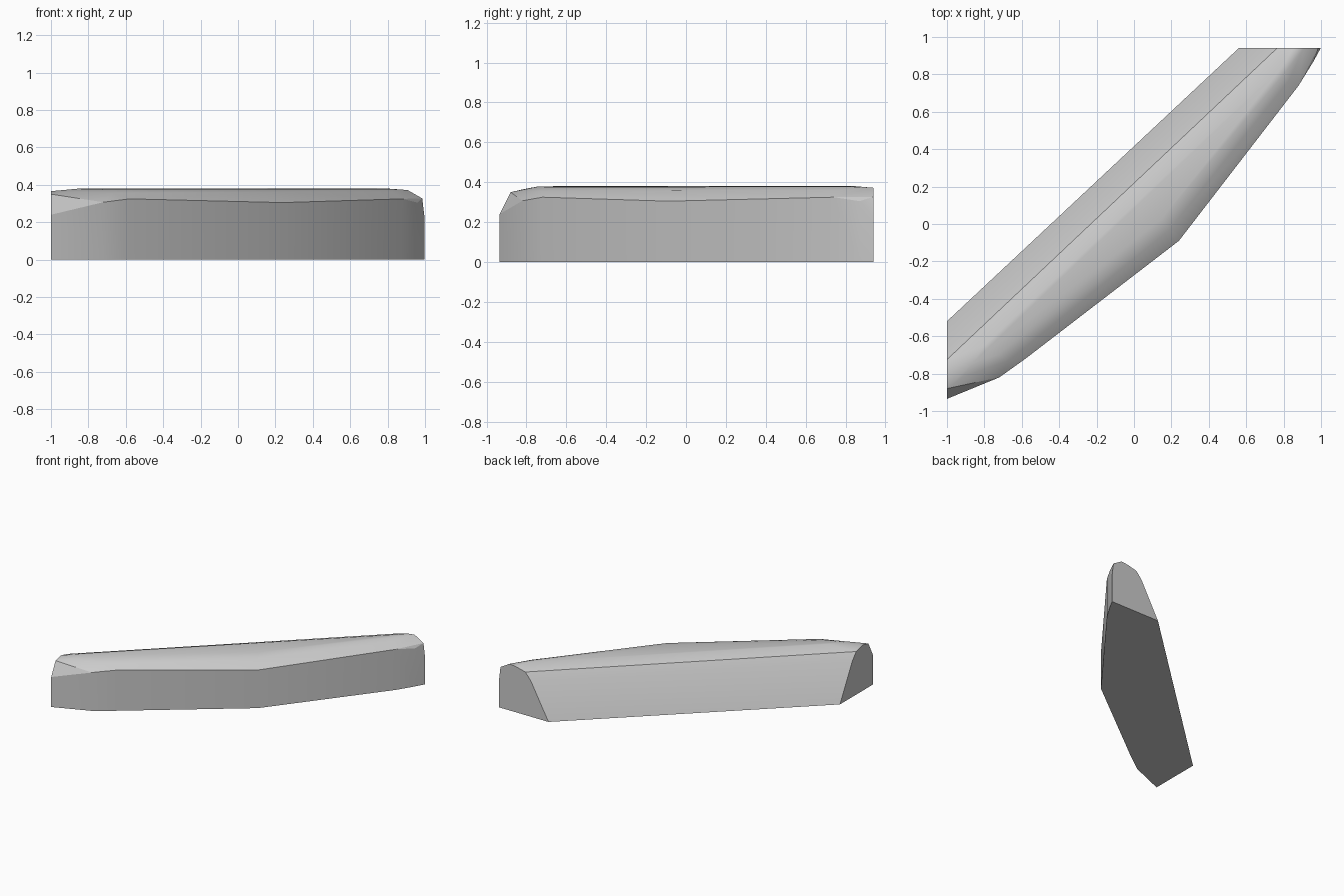
import bpy, bmesh, math

if "Cube" in bpy.data.objects:
    bpy.data.objects.remove(bpy.data.objects["Cube"])

# Footprint of the vertical wall: x, y, wall height
wall = [(-1, -.935, .24), (-.72, -.82, .307), (-.58, -.72, .325), (.24, -.09, .305),
        (.88, .74, .325), (.96, .87, .305), (.998, .94, .22)]

# Rounded shoulder between wall and crown
shoulder = [(-1, -.88, .35), (-.92, -.82, .362), (-.67, -.73, .356), (.19, -.03, .36),
            (.83, .77, .36), (.985, .94, .327), (.907, .94, .372)]

# Crown of the stone
crown = [(-.73, -.70, .376), (.15, .03, .377), (.80, .80, .378),
         (-.86, -.74, .379), (-.8, -.65, .38), (.1, .15, .381), (.8, .85, .38)]

# Sloped long side, swept straight between the two cut ends: offset, height
slope = [(0, 0), (.155, .285), (.205, .345), (.29, .366)]

points = shoulder + crown
for x, y, h in wall:
    points += [(x, y, 0), (x, y, h)]
for d, h in slope:
    points += [(-1, -.52 - d, h), (.56 + d, .94, h)]

# Wrap the profiles in one convex skin
bm = bmesh.new()
for p in points:
    bm.verts.new(p)
bmesh.ops.convex_hull(bm, input=bm.verts[:])
loose = [v for v in bm.verts if not v.link_faces]
bmesh.ops.delete(bm, geom=loose, context='VERTS')
bmesh.ops.dissolve_limit(bm, angle_limit=math.radians(.5),
                         verts=bm.verts[:], edges=bm.edges[:])
bmesh.ops.recalc_face_normals(bm, faces=bm.faces[:])
mesh = bpy.data.meshes.new("stone_slab")
bm.to_mesh(mesh)
bm.free()
obj = bpy.data.objects.new("stone_slab", mesh)
bpy.context.collection.objects.link(obj)
bpy.context.view_layer.objects.active = obj
obj.select_set(True)
bpy.ops.object.shade_smooth_by_angle(angle=math.radians(20))
